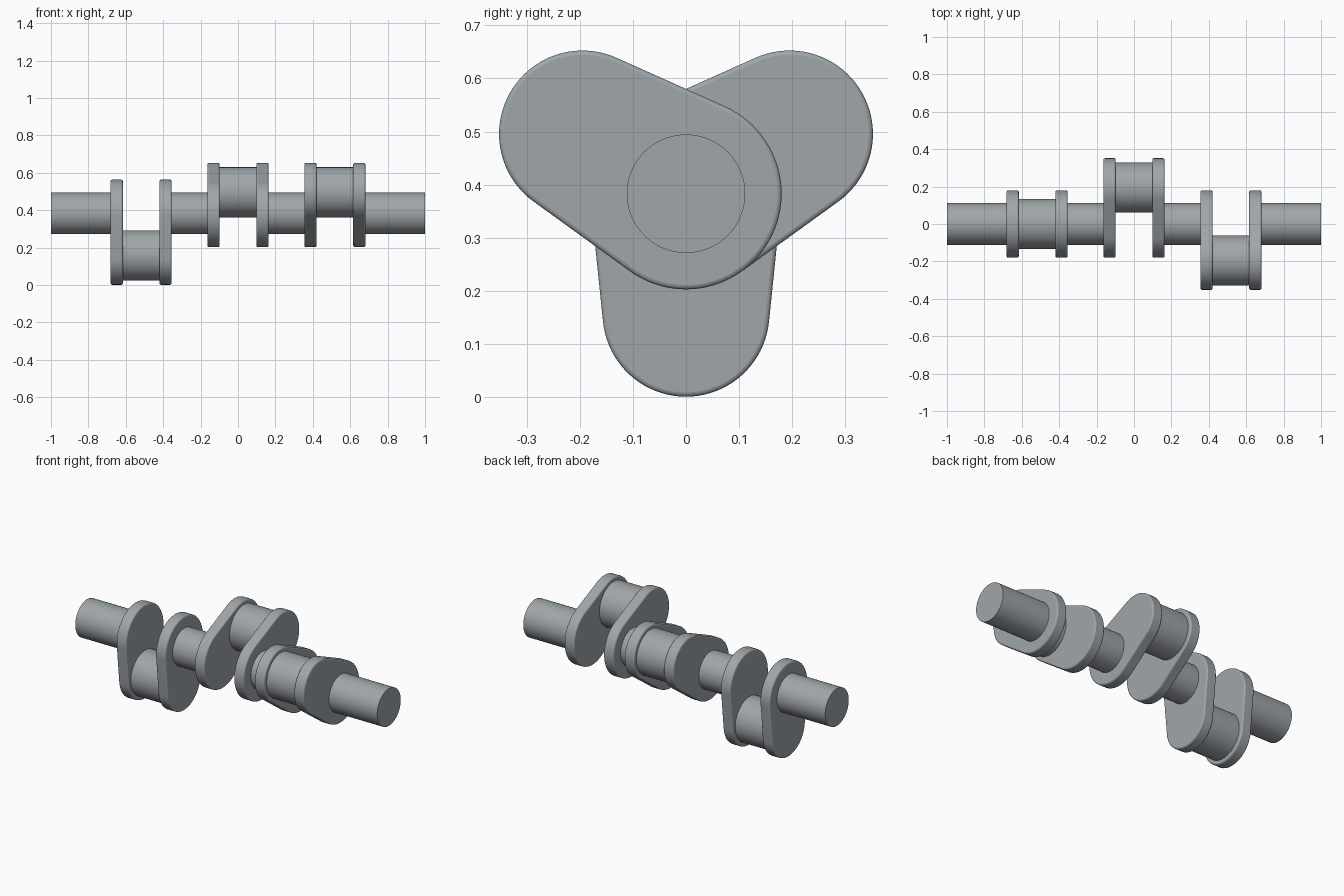
import bpy, bmesh, math
from mathutils import Matrix

if "Cube" in bpy.data.objects:
    bpy.data.objects.remove(bpy.data.objects["Cube"])

ZC = 0.383            # height of the main axis
THROW = 0.225         # crank radius
MAIN_R, PIN_R = 0.1115, 0.134
WEB_R, WEB_r = 0.18, 0.157
INNER, OUTER = 0.098, 0.163   # web faces measured from each throw centre

steel = bpy.data.materials.new("steel_grey")
steel.diffuse_color = (0.35, 0.38, 0.40, 1)
steel.use_nodes = True
steel.node_tree.nodes["Principled BSDF"].inputs["Base Color"].default_value = steel.diffuse_color


def finish(name, bm):
    bmesh.ops.recalc_face_normals(bm, faces=bm.faces)
    mesh = bpy.data.meshes.new(name)
    bm.to_mesh(mesh)
    bm.free()
    mesh.materials.append(steel)
    ob = bpy.data.objects.new(name, mesh)
    bpy.context.collection.objects.link(ob)
    bpy.ops.object.select_all(action='DESELECT')
    ob.select_set(True)
    bpy.context.view_layer.objects.active = ob
    bpy.ops.object.shade_smooth_by_angle(angle=math.radians(35))
    return ob


def prism(name, outline, x0, x1):
    """Extrude a closed (y, z) outline along x."""
    bm = bmesh.new()
    face = bm.faces.new([bm.verts.new((x0, y, z)) for y, z in outline])
    ext = bmesh.ops.extrude_face_region(bm, geom=[face])
    moved = [v for v in ext["geom"] if isinstance(v, bmesh.types.BMVert)]
    bmesh.ops.translate(bm, verts=moved, vec=(x1 - x0, 0, 0))
    return finish(name, bm)


def arc(cy, cz, r, a0, a1, n):
    return [(cy + r * math.cos(a0 + (a1 - a0) * i / n),
             cz + r * math.sin(a0 + (a1 - a0) * i / n)) for i in range(n + 1)]


def cylinder(name, y, z, r, x0, x1):
    return prism(name, arc(y, z, r, 0, math.tau, 72)[:-1], x0, x1)


def web(name, angle, py, pz, x0, x1):
    # two circles joined by their outer tangents
    t = math.acos((WEB_R - WEB_r) / THROW)
    outline = (arc(0, ZC, WEB_R, angle + t, angle + math.tau - t, 48)
               + arc(py, pz, WEB_r, angle - t, angle + t, 40))
    ob = prism(name, outline, x0, x1)
    bev = ob.modifiers.new("rounded_edge", 'BEVEL')
    bev.width = 0.008
    bev.segments = 3
    bev.limit_method = 'ANGLE'
    bev.angle_limit = math.radians(40)


# crank throws: two webs and a pin each, 120 degrees apart
throws = [(-0.518, -90), (0.0, 30), (0.518, 150)]
for i, (cx, deg) in enumerate(throws, 1):
    a = math.radians(deg)
    py, pz = THROW * math.cos(a), ZC + THROW * math.sin(a)
    web(f"crank_web_{i}_left", a, py, pz, cx - OUTER, cx - INNER)
    web(f"crank_web_{i}_right", a, py, pz, cx + INNER, cx + OUTER)
    cylinder(f"crank_pin_{i}", py, pz, PIN_R, cx - INNER - 0.01, cx + INNER + 0.01)

# main journals between the throws and at both ends
starts = [-1.0] + [cx + OUTER - 0.01 for cx, _ in throws]
ends = [cx - OUTER + 0.01 for cx, _ in throws] + [1.0]
for i, (x0, x1) in enumerate(zip(starts, ends), 1):
    cylinder(f"main_journal_{i}", 0, ZC, MAIN_R, x0, x1)
